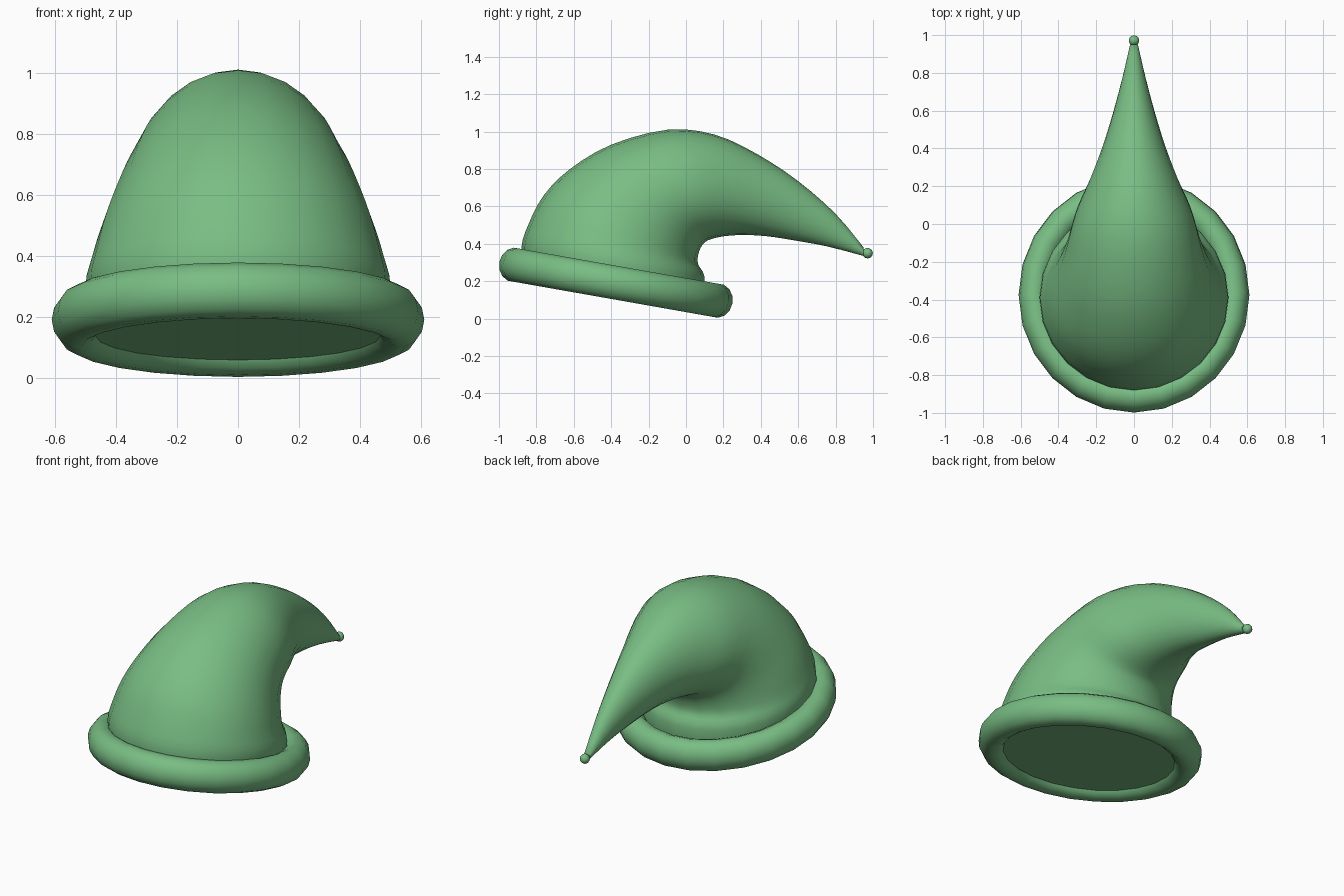
import bpy, bmesh, math
from mathutils import Vector

cube = bpy.data.objects.get("Cube")
if cube:
    bpy.data.objects.remove(cube, do_unlink=True)

green = bpy.data.materials.new("felt green")
green.use_nodes = True
colour = (0.19, 0.51, 0.23, 1)
green.diffuse_color = colour
green.node_tree.nodes["Principled BSDF"].inputs["Base Color"].default_value = colour

SIDES = 24
STEPS = 3
TILT = math.radians(10)


def loft(name, rings, closed=False):
    """Skin a list of rings of points; cap both ends unless closed."""
    bm = bmesh.new()
    loops = [[bm.verts.new(p) for p in ring] for ring in rings]
    pairs = list(zip(loops, loops[1:]))
    if closed:
        pairs.append((loops[-1], loops[0]))
    for a, b in pairs:
        for i in range(len(a)):
            j = (i + 1) % len(a)
            bm.faces.new((a[i], a[j], b[j], b[i]))
    if not closed:
        bm.faces.new(loops[0])
        bm.faces.new(loops[-1])
    bmesh.ops.recalc_face_normals(bm, faces=bm.faces)
    mesh = bpy.data.meshes.new(name)
    bm.to_mesh(mesh)
    bm.free()
    obj = bpy.data.objects.new(name, mesh)
    bpy.context.collection.objects.link(obj)
    finish(obj)
    return obj


def finish(obj):
    obj.data.materials.append(green)
    bpy.ops.object.select_all(action="DESELECT")
    obj.select_set(True)
    bpy.context.view_layer.objects.active = obj
    bpy.ops.object.shade_smooth_by_angle(angle=math.radians(60))


def section(front_y, front_z, back_y, back_z, half_width):
    """Elliptical ring between a front and a back point in the side plane."""
    f, b = Vector((0, front_y, front_z)), Vector((0, back_y, back_z))
    mid, axis = (f + b) / 2, (f - b) / 2
    angles = [math.tau * i / SIDES for i in range(SIDES)]
    return [mid + axis * math.cos(t) + Vector((half_width * math.sin(t), 0, 0))
            for t in angles]


def smooth_rows(rows):
    """Pass a smooth spline through the rows."""
    rows = [Vector(r) for r in rows]
    result = []
    for i in range(len(rows) - 1):
        p, q = rows[i], rows[i + 1]
        before, after = rows[max(i - 1, 0)], rows[min(i + 2, len(rows) - 1)]
        m, n = (q - before) / 2, (after - p) / 2
        for k in range(STEPS):
            t = k / STEPS
            result.append(p * (2 * t**3 - 3 * t**2 + 1) + m * (t**3 - 2 * t**2 + t)
                          + q * (3 * t**2 - 2 * t**3) + n * (t**3 - t**2))
    return result + [rows[-1]]


# Bent cone: front/top outline, back/under outline, half width
outline = [
    (-.86, .22, .09, .06, .475),
    (-.88, .38, .10, .22, .5),
    (-.84, .51, .065, .29, .478),
    (-.76, .66, .065, .34, .447),
    (-.62, .80, .085, .39, .405),
    (-.40, .93, .12, .42, .36),
    (-.10, 1.01, .20, .44, .31),
    (.15, .985, .30, .447, .237),
    (.38, .88, .42, .442, .17),
    (.60, .735, .57, .42, .112),
    (.80, .56, .76, .385, .06),
    (.95, .38, .95, .335, .021),
]
loft("hat_cone", [section(*row) for row in smooth_rows(outline)])

# Rolled brim: rounded profile swept round a tilted, slightly long ring
profile = [(.08 * math.cos(t), .092 * math.sin(t))
           for t in (math.tau * k / 14 for k in range(14))]
brim = loft("rolled_brim", [
    [((.531 + r) * math.sin(a), (.553 + r) * math.cos(a), h) for r, h in profile]
    for a in (math.tau * i / SIDES for i in range(SIDES))], closed=True)
brim.location = (0, -.375, .192)
brim.rotation_euler.x = -TILT

# Small bead on the tip
bpy.ops.mesh.primitive_uv_sphere_add(segments=12, ring_count=8, radius=.028,
                                     location=(0, .971, .35))
bead = bpy.context.object
bead.name = "tip_bead"
finish(bead)
